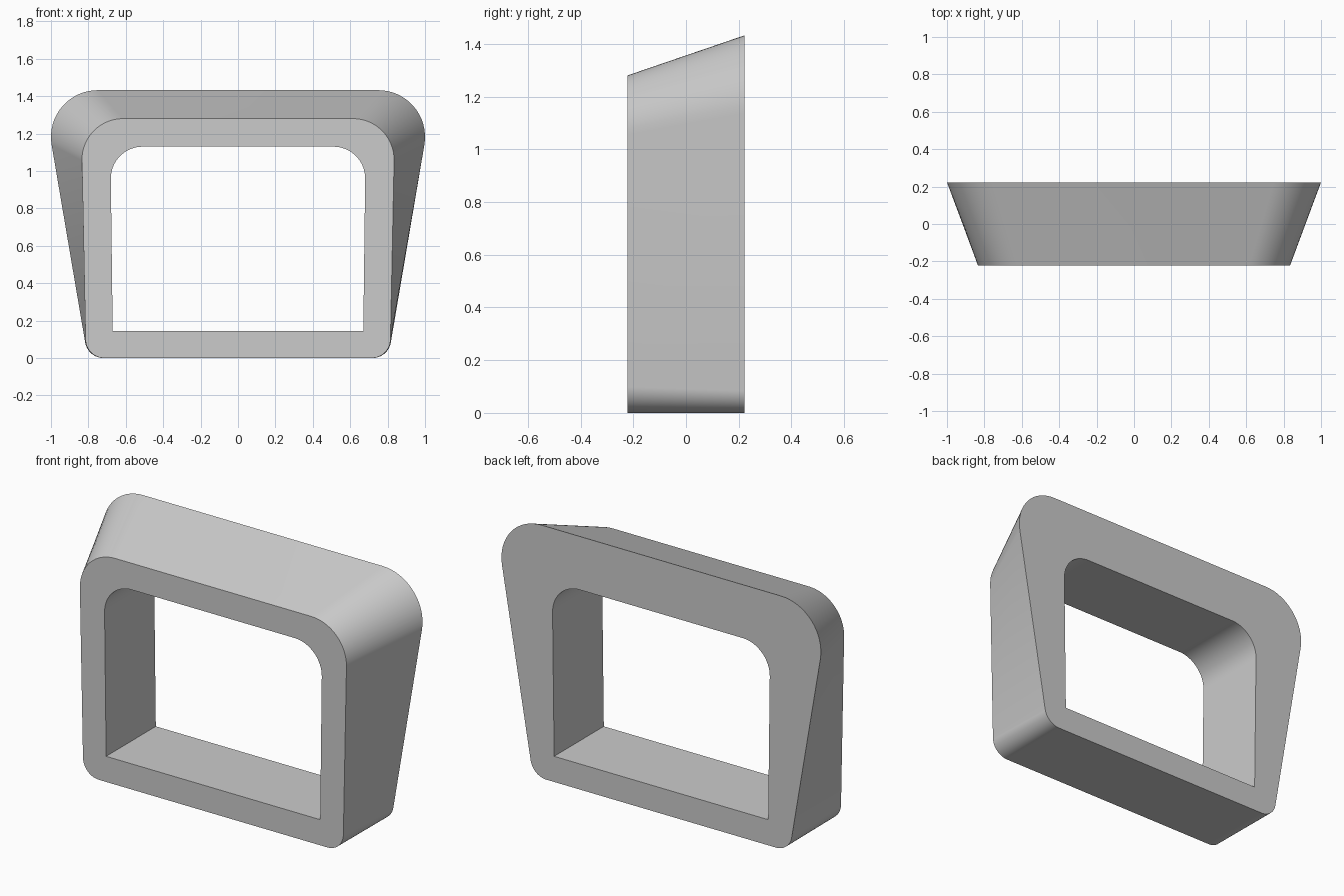
import bpy, bmesh, math
from mathutils import Vector

if "Cube" in bpy.data.objects:
    bpy.data.objects.remove(bpy.data.objects["Cube"])

SEG = 16      # segments per rounded corner
DEPTH = 0.222  # half depth


def rounded_trapezoid(bottom, top, z0, z1, r_bottom, r_top):
    """Points (x, z) of a symmetric trapezoid with filleted corners."""
    pts = [Vector(p) for p in ((bottom, z0), (top, z1), (-top, z1), (-bottom, z0))]
    radii = (r_bottom, r_top, r_top, r_bottom)
    out = []
    for i, (p, r) in enumerate(zip(pts, radii)):
        a = (pts[i - 1] - p).normalized()
        b = (pts[(i + 1) % 4] - p).normalized()
        half = a.angle(b) / 2
        centre = p + (a + b).normalized() * (r / math.sin(half))
        start = p + a * (r / math.tan(half)) - centre
        sweep = math.pi - 2 * half
        for k in range(SEG + 1):
            t = sweep * k / SEG
            c, s = math.cos(t), math.sin(t)
            out.append(centre + Vector((start.x * c - start.y * s,
                                        start.x * s + start.y * c)))
    return out


# Profiles: outer flares toward the back, the opening runs straight through
front_outer = rounded_trapezoid(0.813, 0.839, 0, 1.28, 0.10, 0.22)
back_outer = rounded_trapezoid(0.803, 1.046, 0, 1.432, 0.10, 0.25)
opening = rounded_trapezoid(0.67, 0.682, 0.145, 1.13, 0, 0.17)

# Join the four loops into a closed ring
bm = bmesh.new()
rings = [[bm.verts.new((p.x, y, p.y)) for p in profile] for profile, y in
         ((front_outer, -DEPTH), (back_outer, DEPTH),
          (opening, DEPTH), (opening, -DEPTH))]
for i, ring in enumerate(rings):
    nxt = rings[(i + 1) % 4]
    for j in range(len(ring)):
        k = (j + 1) % len(ring)
        bm.faces.new((ring[j], ring[k], nxt[k], nxt[j]))
bmesh.ops.remove_doubles(bm, verts=bm.verts, dist=1e-5)
bmesh.ops.recalc_face_normals(bm, faces=bm.faces)

mesh = bpy.data.meshes.new("flared_frame")
bm.to_mesh(mesh)
bm.free()
frame = bpy.data.objects.new("flared_frame", mesh)
bpy.context.collection.objects.link(frame)
bpy.context.view_layer.objects.active = frame
frame.select_set(True)
bpy.ops.object.shade_smooth_by_angle(angle=math.radians(30))
